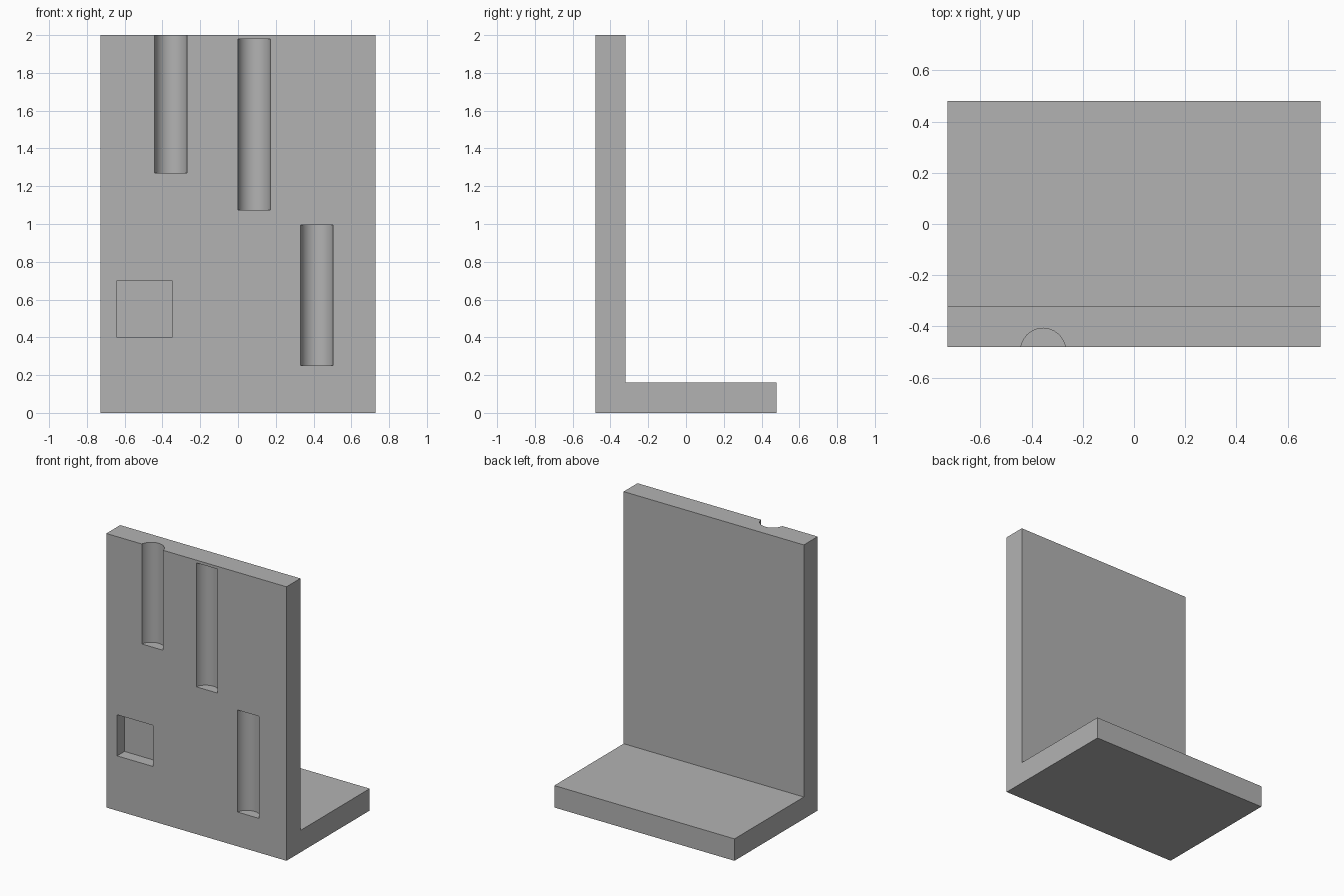
import bpy
import bmesh
from math import radians
from mathutils import Matrix, Vector

default = bpy.data.objects.get("Cube")
if default:
    bpy.data.objects.remove(default, do_unlink=True)

WIDTH, FRONT, BACK, HEIGHT, THICK = 1.455, -0.48, 0.48, 2.0, 0.16

grey = bpy.data.materials.new("plain grey")
grey.use_nodes = True
colour = (0.45, 0.45, 0.45, 1)
grey.diffuse_color = colour
grey.node_tree.nodes["Principled BSDF"].inputs["Base Color"].default_value = colour


def make_object(name, bm):
    bmesh.ops.recalc_face_normals(bm, faces=bm.faces)
    mesh = bpy.data.meshes.new(name)
    bm.to_mesh(mesh)
    bm.free()
    mesh.materials.append(grey)
    obj = bpy.data.objects.new(name, mesh)
    bpy.context.collection.objects.link(obj)
    return obj


def groove_cutter(name, x, bottom, top):
    bm = bmesh.new()
    bmesh.ops.create_cone(bm, cap_ends=True, segments=24, radius1=0.088, radius2=0.088,
                          depth=top - bottom,
                          matrix=Matrix.Translation((x, FRONT - 0.015, (top + bottom) / 2)))
    return make_object(name, bm)


def box_cutter(name, low, high):
    low, high = Vector(low), Vector(high)
    bm = bmesh.new()
    bmesh.ops.create_cube(bm, size=1, matrix=Matrix.Translation((low + high) / 2)
                          @ Matrix.Diagonal((*(high - low), 1)))
    return make_object(name, bm)


# L-shaped bracket: upright plate and foot extruded from one profile
bm = bmesh.new()
inner = FRONT + THICK
profile = [(FRONT, 0), (BACK, 0), (BACK, THICK), (inner, THICK), (inner, HEIGHT), (FRONT, HEIGHT)]
face = bm.faces.new([bm.verts.new((-WIDTH / 2, y, z)) for y, z in profile])
side = bmesh.ops.extrude_face_region(bm, geom=[face])
bmesh.ops.translate(bm, vec=(WIDTH, 0, 0),
                    verts=[v for v in side["geom"] if isinstance(v, bmesh.types.BMVert)])
bracket = make_object("bracket", bm)

# Round grooves (the first runs out through the top edge) and a square pocket
cutters = [
    groove_cutter("open_groove_cutter", -0.355, 1.27, HEIGHT + 0.1),
    groove_cutter("upper_groove_cutter", 0.085, 1.075, 1.98),
    groove_cutter("lower_groove_cutter", 0.418, 0.25, 0.995),
    box_cutter("pocket_cutter", (-0.64, FRONT - 0.1, 0.40), (-0.35, FRONT + 0.085, 0.70)),
]

bpy.ops.object.select_all(action="DESELECT")
bracket.select_set(True)
bpy.context.view_layer.objects.active = bracket
for cutter in cutters:
    cutter.hide_render = True
    cut = bracket.modifiers.new(cutter.name, "BOOLEAN")
    cut.operation = "DIFFERENCE"
    cut.solver = "EXACT"
    cut.object = cutter
    bpy.ops.object.modifier_apply(modifier=cut.name)
    bpy.data.objects.remove(cutter, do_unlink=True)

# Smooth groove walls with crisp edges
bpy.ops.object.shade_smooth_by_angle(angle=radians(30))
